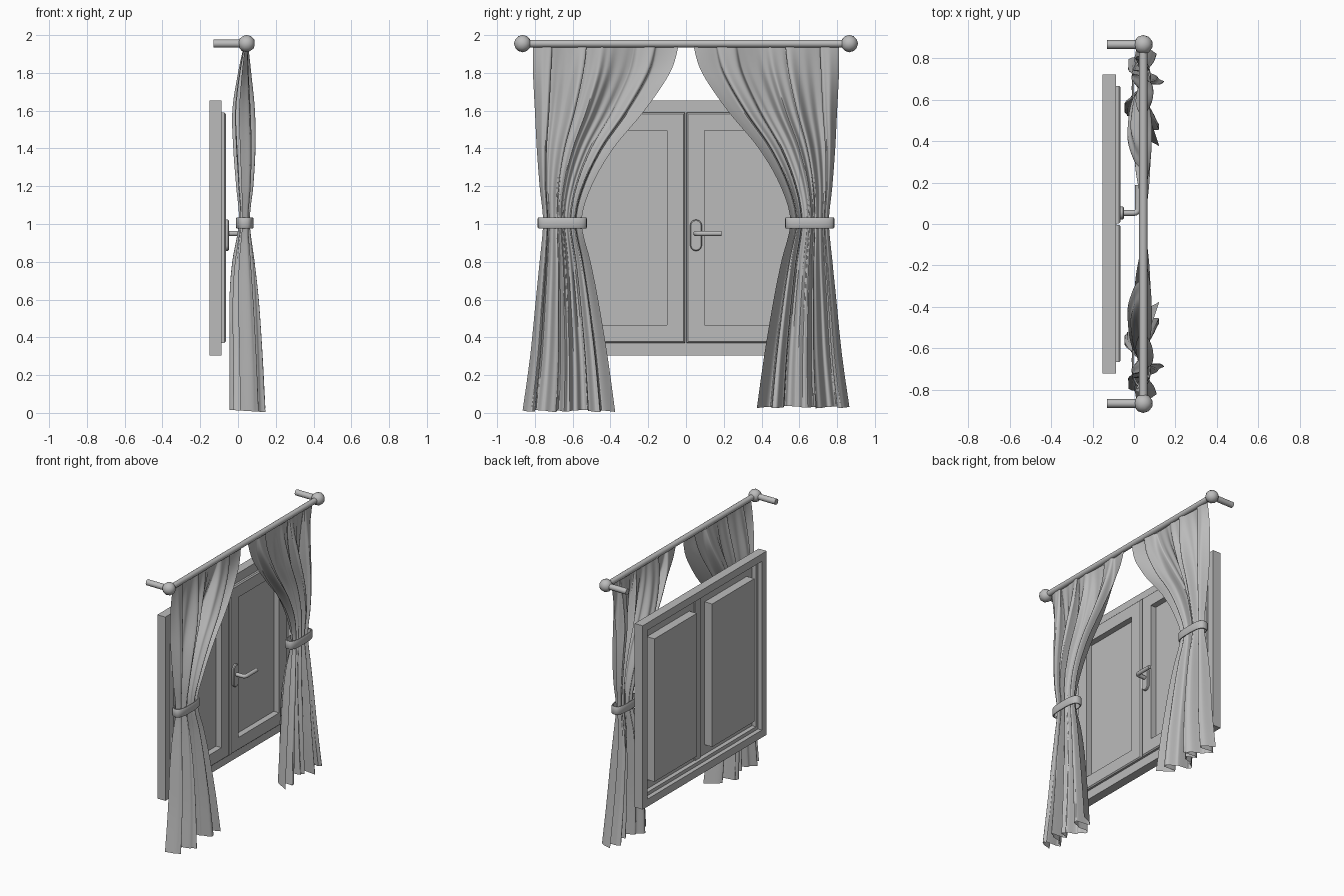
import bpy, bmesh, math
from mathutils import Vector

cube = bpy.data.objects.get("Cube")
if cube:
    bpy.data.objects.remove(cube)

grey = bpy.data.materials.new("plain grey")
grey.use_nodes = True
GREY = (0.5, 0.5, 0.5, 1)
grey.diffuse_color = GREY
grey.node_tree.nodes["Principled BSDF"].inputs["Base Color"].default_value = GREY


def finish(name, bm, smooth=None, normals=True):
    if normals:
        bmesh.ops.recalc_face_normals(bm, faces=bm.faces)
    mesh = bpy.data.meshes.new(name)
    bm.to_mesh(mesh)
    bm.free()
    mesh.materials.append(grey)
    obj = bpy.data.objects.new(name, mesh)
    bpy.context.collection.objects.link(obj)
    if smooth:
        bpy.ops.object.select_all(action='DESELECT')
        obj.select_set(True)
        bpy.context.view_layer.objects.active = obj
        bpy.ops.object.shade_smooth_by_angle(angle=math.radians(smooth))


def loft(bm, loops, closed=False):
    """Bridge equal rings of points; cap the ends unless closed."""
    rings = [[bm.verts.new(p) for p in loop] for loop in loops]
    n = len(rings[0])
    pairs = list(zip(rings, rings[1:]))
    if closed:
        pairs.append((rings[-1], rings[0]))
    else:
        bm.faces.new(rings[0])
        bm.faces.new(rings[-1])
    for a, b in pairs:
        for i in range(n):
            j = (i + 1) % n
            bm.faces.new((a[i], a[j], b[j], b[i]))


def panel(name, y0, y1, z0, z1, steps, closed=False):
    """Rectangular joinery described by (x, inset) steps."""
    bm = bmesh.new()
    loft(bm, [[(x, y0 + d, z0 + d), (x, y1 - d, z0 + d),
               (x, y1 - d, z1 - d), (x, y0 + d, z1 - d)] for x, d in steps], closed)
    finish(name, bm)


def rod(name, a, b, radius, sides=16):
    a, b = Vector(a), Vector(b)
    bm = bmesh.new()
    bmesh.ops.create_cone(bm, cap_ends=True, segments=sides, radius1=radius,
                          radius2=radius, depth=(b - a).length)
    bm.transform((b - a).to_track_quat('Z', 'Y').to_matrix().to_4x4())
    bmesh.ops.translate(bm, verts=bm.verts, vec=(a + b) / 2)
    finish(name, bm, 40)


# Window: outer frame, two sashes pressed outward as pans, centre post
panel("window_frame", -0.72, 0.72, 0.305, 1.655,
      [(-0.152, 0), (-0.087, 0), (-0.087, 0.08), (-0.12, 0.08),
       (-0.12, 0.055), (-0.152, 0.055)], closed=True)
sash = [(-0.108, 0.095), (-0.064, 0.095), (-0.064, 0.008), (-0.072, 0),
        (-0.088, 0), (-0.088, 0.085), (-0.15, 0.085)]
panel("left_sash", 0.003, 0.665, 0.37, 1.59, sash)
panel("right_sash", -0.665, -0.005, 0.37, 1.59, sash)
panel("centre_post", -0.03, 0.03, 0.37, 1.59, [(-0.096, 0), (-0.084, 0)])

# Handle: rounded plate, neck and lever
HY, HZ = 0.053, 0.94


def capsule(x, r):
    pts = []
    for i in range(24):
        t = math.tau * (i + 0.5) / 24
        lift = 0.052 if math.sin(t) > 0 else -0.052
        pts.append((x, HY + r * math.cos(t), HZ + lift + r * math.sin(t)))
    return pts


bm = bmesh.new()
loft(bm, [capsule(-0.066, 0.031), capsule(-0.053, 0.031), capsule(-0.048, 0.026)])
finish("handle_plate", bm, 30)

# Neck and lever share one swept tube with a rounded elbow
LZ = HZ + 0.01
path = [Vector((-0.05, HY, LZ)), Vector((0, HY, LZ))]
path += [Vector((0.02 * math.sin(t), HY + 0.02 * (1 - math.cos(t)), LZ))
         for t in (math.pi * k / 8 for k in range(1, 5))]
path.append(Vector((0.02, 0.187, LZ)))
rings = []
for i, p in enumerate(path):
    d = (path[min(i + 1, len(path) - 1)] - path[max(i - 1, 0)]).normalized()
    across = d.cross(Vector((0, 0, 1)))
    rings.append([p + 0.014 * (across * math.cos(a) + Vector((0, 0, math.sin(a))))
                  for a in (math.tau * k / 12 for k in range(12))])
bm = bmesh.new()
loft(bm, rings)
finish("handle_lever", bm, 40)

# Curtain rod with end balls and wall brackets
RX, RZ, RY = 0.045, 1.955, 0.865
rod("curtain_rod", (RX, -RY, RZ), (RX, RY, RZ), 0.02)
for side, s in (("left", 1), ("right", -1)):
    rod(side + "_bracket", (-0.13, s * RY, RZ), (RX, s * RY, RZ), 0.021)
    bm = bmesh.new()
    bmesh.ops.create_icosphere(bm, subdivisions=2, radius=0.046)
    bmesh.ops.translate(bm, verts=bm.verts, vec=(RX, s * RY, RZ))
    finish(side + "_ball", bm, 50)

# Curtain outline: height, outer edge, inner edge, back and front depth
OUTLINE = [(1.94, 0.81, 0.04, 0.03, 0.055), (1.8, 0.81, 0.085, 0, 0.07),
           (1.6, 0.8, 0.22, -0.03, 0.09), (1.4, 0.79, 0.385, -0.025, 0.095),
           (1.2, 0.775, 0.5, -0.01, 0.085), (1.01, 0.757, 0.552, 0.005, 0.065),
           (0.8, 0.775, 0.505, -0.03, 0.09), (0.6, 0.795, 0.465, -0.045, 0.11),
           (0.3, 0.825, 0.415, -0.045, 0.13), (0.01, 0.865, 0.375, -0.045, 0.145)]
# Fold section: share of the width from the outer edge, share of the depth
FOLDS = [(0, 0.3), (0.07, 0.75), (0.13, 0.7), (0.13, 0.15), (0.24, 0.4), (0.36, 1),
         (0.37, 0.35), (0.47, 0.7), (0.56, 0.25), (0.69, 0), (0.72, 0.55),
         (0.83, 0.9), (0.86, 0.3), (1, 0.88)]


def spline(rows, t):
    """Smooth interpolation through the rows, t from 0 to 1."""
    last = len(rows) - 1
    k = min(int(t * last), last - 1)
    f = t * last - k
    p0, p1, p2, p3 = (rows[min(max(k + o, 0), last)] for o in (-1, 0, 1, 2))
    return [b + f / 2 * (c - a + f * (2 * a - 5 * b + 4 * c - d + f * (3 * (b - c) + d - a)))
            for a, b, c, d in zip(p0, p1, p2, p3)]


COLS, ROWS = 130, 45


def curtain(name, s, hem):
    bm = bmesh.new()
    grid = []
    for r in range(ROWS + 1):
        t = r / ROWS
        z, outer, inner, back, front = spline(OUTLINE, t)
        z += hem * t ** 4
        row = []
        for c in range(COLS + 1):
            u = c / COLS
            v, depth = spline(FOLDS, u)
            # Fine creases wander a little down the cloth
            crease = 0.07 * math.sin(math.tau * 17 * u + 3 * t) * math.sin(math.pi * u)
            depth = min(max(depth + crease, 0), 1)
            v = min(max(v, 0), 1)
            drop = 0.012 * (0.5 - depth) * t ** 6
            row.append(bm.verts.new((back + (front - back) * depth,
                                     s * (outer + (inner - outer) * v), z + drop)))
        grid.append(row)
    for a, b in zip(grid, grid[1:]):
        for i in range(COLS):
            bm.faces.new((a[i], b[i], b[i + 1], a[i + 1]) if s < 0
                         else (a[i + 1], b[i + 1], b[i], a[i]))
    finish(name, bm, 60, normals=False)


curtain("left_curtain", 1, 0.02)
curtain("right_curtain", -1, 0)


# Tie bands: flat squared-off loops around the gathered cloth
def oval(s, z, ry, rx):
    pts = []
    for k in range(32):
        a = math.tau * k / 32
        ca, sa = math.cos(a), math.sin(a)
        pts.append((0.036 + rx * math.copysign(abs(sa) ** 0.7, sa),
                    s * (0.655 + ry * math.copysign(abs(ca) ** 0.7, ca)), z))
    return pts


for side, s in (("left", 1), ("right", -1)):
    bm = bmesh.new()
    loft(bm, [oval(s, 0.976, 0.119, 0.037), oval(s, 0.976, 0.126, 0.043),
              oval(s, 0.982, 0.13, 0.047), oval(s, 1.029, 0.13, 0.047),
              oval(s, 1.035, 0.126, 0.043), oval(s, 1.035, 0.119, 0.037)], closed=True)
    finish(side + "_tie_band", bm, 50)
